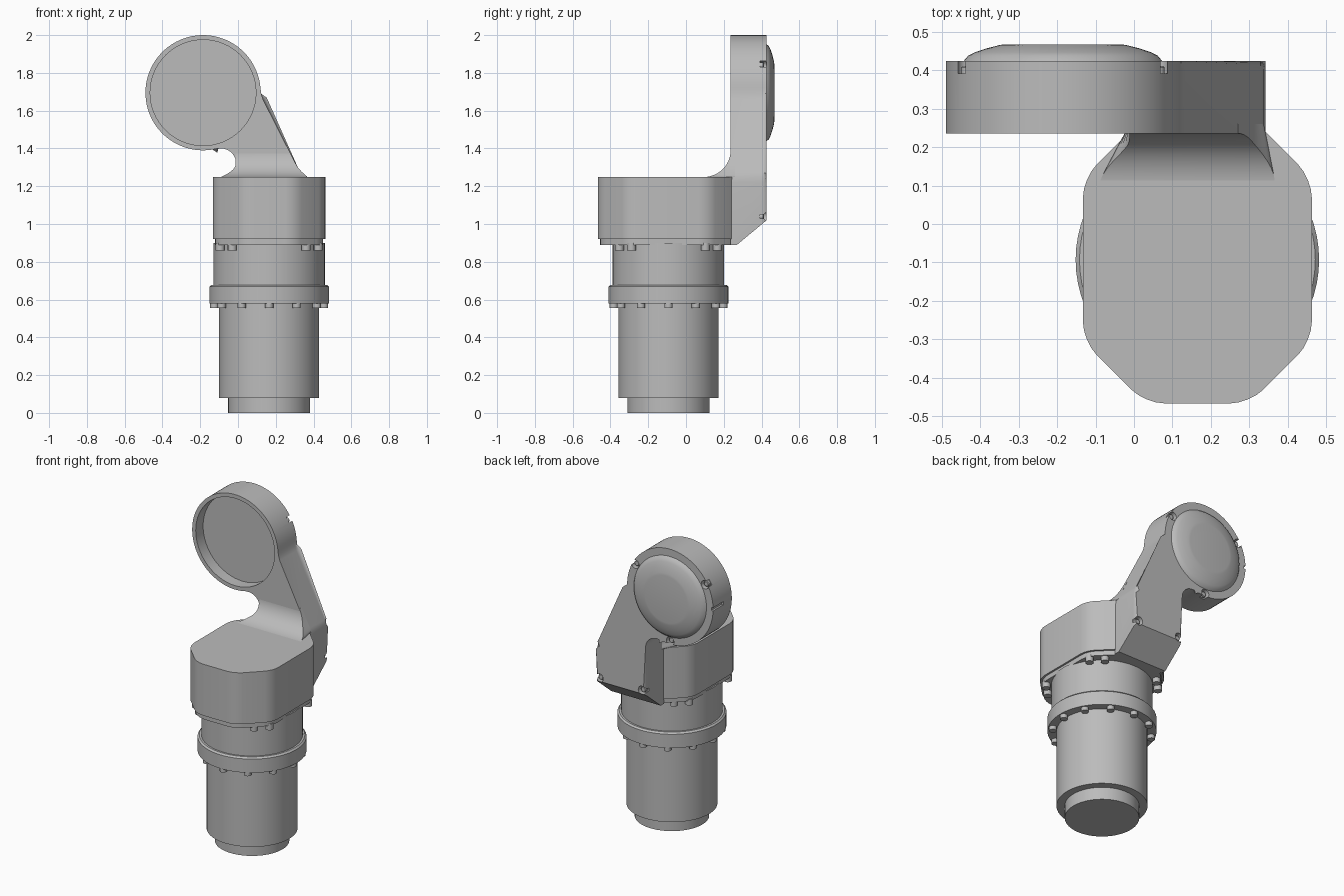
import bpy, bmesh, math
from mathutils import Matrix, Vector

cube = bpy.data.objects.get("Cube")
if cube:
    bpy.data.objects.remove(cube, do_unlink=True)

grey = bpy.data.materials.new("machine_grey")
grey.use_nodes = True
grey.diffuse_color = (0.5, 0.5, 0.5, 1)
grey.node_tree.nodes["Principled BSDF"].inputs["Base Color"].default_value = (0.5, 0.5, 0.5, 1)

CX, CY = 0.165, -0.093          # drive column axis
HX, HZ, HR = -0.185, 1.695, 0.305  # hub centre and radius
FRONT, BACK = 0.235, 0.425      # arm faces


def finish(name, bm):
    bmesh.ops.recalc_face_normals(bm, faces=bm.faces)
    mesh = bpy.data.meshes.new(name)
    bm.to_mesh(mesh)
    bm.free()
    mesh.materials.append(grey)
    ob = bpy.data.objects.new(name, mesh)
    bpy.context.collection.objects.link(ob)
    return ob


def smooth(ob, angle=35):
    bpy.ops.object.select_all(action='DESELECT')
    ob.select_set(True)
    bpy.context.view_layer.objects.active = ob
    bpy.ops.object.shade_smooth_by_angle(angle=math.radians(angle))


def lathe(name, profile, matrix, segs=64):
    """Closed solid of revolution from (radius, height) pairs about local z."""
    bm = bmesh.new()
    rings = []
    for r, h in profile:
        rings.append([bm.verts.new((r * math.cos(2 * math.pi * i / segs),
                                    r * math.sin(2 * math.pi * i / segs), h)) for i in range(segs)])
    for a, b in zip(rings, rings[1:]):
        for i in range(segs):
            j = (i + 1) % segs
            bm.faces.new((a[i], a[j], b[j], b[i]))
    bm.faces.new(rings[0])
    bm.faces.new(rings[-1])
    bm.transform(matrix)
    return finish(name, bm)


def prism(points, low, high, axes):
    """Extrude a 2D outline; axes maps (u, v, depth) to a 3D point."""
    bm = bmesh.new()
    a = [bm.verts.new(axes(u, v, low)) for u, v in points]
    b = [bm.verts.new(axes(u, v, high)) for u, v in points]
    n = len(points)
    for i in range(n):
        j = (i + 1) % n
        bm.faces.new((a[i], a[j], b[j], b[i]))
    bm.faces.new(a)
    bm.faces.new(b)
    return bm


def cut(ob, cutter):
    cutter.hide_render = True
    mod = ob.modifiers.new("cut", 'BOOLEAN')
    mod.operation, mod.solver, mod.object = 'DIFFERENCE', 'EXACT', cutter
    bpy.context.view_layer.objects.active = ob
    bpy.ops.object.modifier_apply(modifier=mod.name)
    bpy.data.objects.remove(cutter, do_unlink=True)


def arc(cx, cz, r, start, end, n):
    steps = [math.radians(start + (end - start) * i / n) for i in range(n + 1)]
    return [(cx + r * math.cos(t), cz + r * math.sin(t)) for t in steps]


column = Matrix.Translation((CX, CY, 0))


def facing_back(x, z):
    """Local z points to +y at the given arm position."""
    return Matrix.Translation((x, 0, z)) @ Matrix.Rotation(-math.pi / 2, 4, 'X')


# Drive column, stacked cylinders
for name, profile in {
    "output_boss": [(0.217, 0), (0.217, 0.09)],
    "lower_housing": [(0.265, 0.08), (0.265, 0.6)],
    "flange": [(0.317, 0.58), (0.317, 0.668), (0.307, 0.678)],
    "upper_housing": [(0.295, 0.67), (0.295, 0.9)],
}.items():
    smooth(lathe(name, profile, column))

# Bolts under the flange and under the block
for i in range(12):
    smooth(lathe("flange_bolt", [(0.022, 0.555), (0.022, 0.585)],
                 column @ Matrix.Rotation(i * math.pi / 6, 4, 'Z') @ Matrix.Translation((0.29, 0, 0)), 12))
for i in range(4):
    for side in (-8, 8):
        turn = math.radians(45 + 90 * i + side)
        smooth(lathe("block_bolt", [(0.024, 0.86), (0.024, 0.9)],
                     column @ Matrix.Rotation(turn, 4, 'Z') @ Matrix.Translation((0.325, 0, 0)), 12))


# Octagonal block with rounded corners, and its thin base plate
def octagon(name, inset, low, high):
    w, d, s = 0.298 - inset, 0.374 - inset, 0.51 - inset * 1.4
    quarter = [(w, s - w), (s - d, d)]
    pts = quarter + [(-x, y) for x, y in reversed(quarter)]
    pts += [(-x, -y) for x, y in pts]
    bm = prism(pts, low, high, lambda u, v, h: (CX + u, CY + v, h))
    upright = [e for e in bm.edges if abs(e.verts[0].co.z - e.verts[1].co.z) > 0.01]
    bmesh.ops.bevel(bm, geom=upright, offset=0.05, segments=4, profile=0.5, affect='EDGES')
    smooth(finish(name, bm))


octagon("block", 0, 0.92, 1.25)
octagon("base_plate", 0.012, 0.89, 0.925)

# Arm: hub disc flowing into a sloped web, then a straight foot
outline = arc(HX, HZ, HR, 5, 284, 64)
outline += list(reversed(arc(-0.09, 1.32, 0.08, 0, 100, 12)))
outline += [(-0.01, 0.89), (0.342, 0.89), (0.342, 1.22), (0.338, 1.25), (0.33, 1.27), (0.132, 1.66), (0.123, 1.69)]
bm = prism(outline, FRONT, BACK, lambda u, v, h: (u, h, v))
rim = [e for e in bm.edges if all(v.co.y > BACK - 0.001 for v in e.verts)]
bmesh.ops.bevel(bm, geom=rim, offset=0.022, segments=4, profile=0.5, affect='EDGES')
arm = finish("arm", bm)

# Sloped underside, front recess, screw pockets and side slot
cut(arm, finish("underside_cutter", prism([(0.2, 0.832), (0.6, 1.163), (0.6, 0.7), (0.2, 0.7)],
                                          -0.3, 0.6, lambda u, v, h: (h, u, v))))
cut(arm, lathe("recess_cutter", [(0.28, 0.2), (0.28, 0.31)], facing_back(HX, HZ)))
screws = [(HX + 0.285 * math.cos(math.radians(a)), HZ + 0.285 * math.sin(math.radians(a)))
          for a in (30, 150, 270)] + [(0.015, 1.04), (0.317, 1.04)]
for x, z in screws:
    cut(arm, lathe("pocket_cutter", [(0.027, 0.392), (0.027, 0.5)], facing_back(x, z), 16))
bm = bmesh.new()
bmesh.ops.create_cube(bm, size=1)
bm.transform(Matrix.Translation((HX - HR, 0.38, HZ)) @ Matrix.Diagonal((0.025, 0.12, 0.02, 1)))
cut(arm, finish("slot_cutter", bm))
smooth(arm)
for x, z in screws:
    smooth(lathe("arm_screw", [(0.018, 0.38), (0.018, 0.408), (0.014, 0.412)], facing_back(x, z), 12))

# Domed cover on the back of the hub
smooth(lathe("hub_cover", [(0.258, 0.41), (0.258, 0.425), (0.247, 0.438), (0.23, 0.447), (0.2, 0.457),
                           (0.165, 0.466), (0.15, 0.468)], facing_back(HX, HZ)), 40)

# Flared fillet between block top and arm front
bm = bmesh.new()
rows = []
for i in range(13):
    t = i / 12 * math.pi / 2
    y, z = 0.09 + 0.146 * math.sin(t), 1.388 - 0.14 * math.cos(t)
    flare = max(0, 1 - (z - 1.248) / 0.07) ** 2
    left, right = -0.012, min(0.338, 0.33 - (z - 1.27) / 2)
    rows.append([bm.verts.new(p) for p in ((left, 0.26, z), (left - 0.08 * flare, y, z),
                                           (right + 0.03 * flare, y, z), (right, 0.26, z))])
for a, b in zip(rows, rows[1:]):
    for k in range(4):
        m = (k + 1) % 4
        bm.faces.new((a[k], a[m], b[m], b[k]))
bm.faces.new(rows[0])
bm.faces.new(rows[-1])
smooth(finish("arm_fillet", bm))
